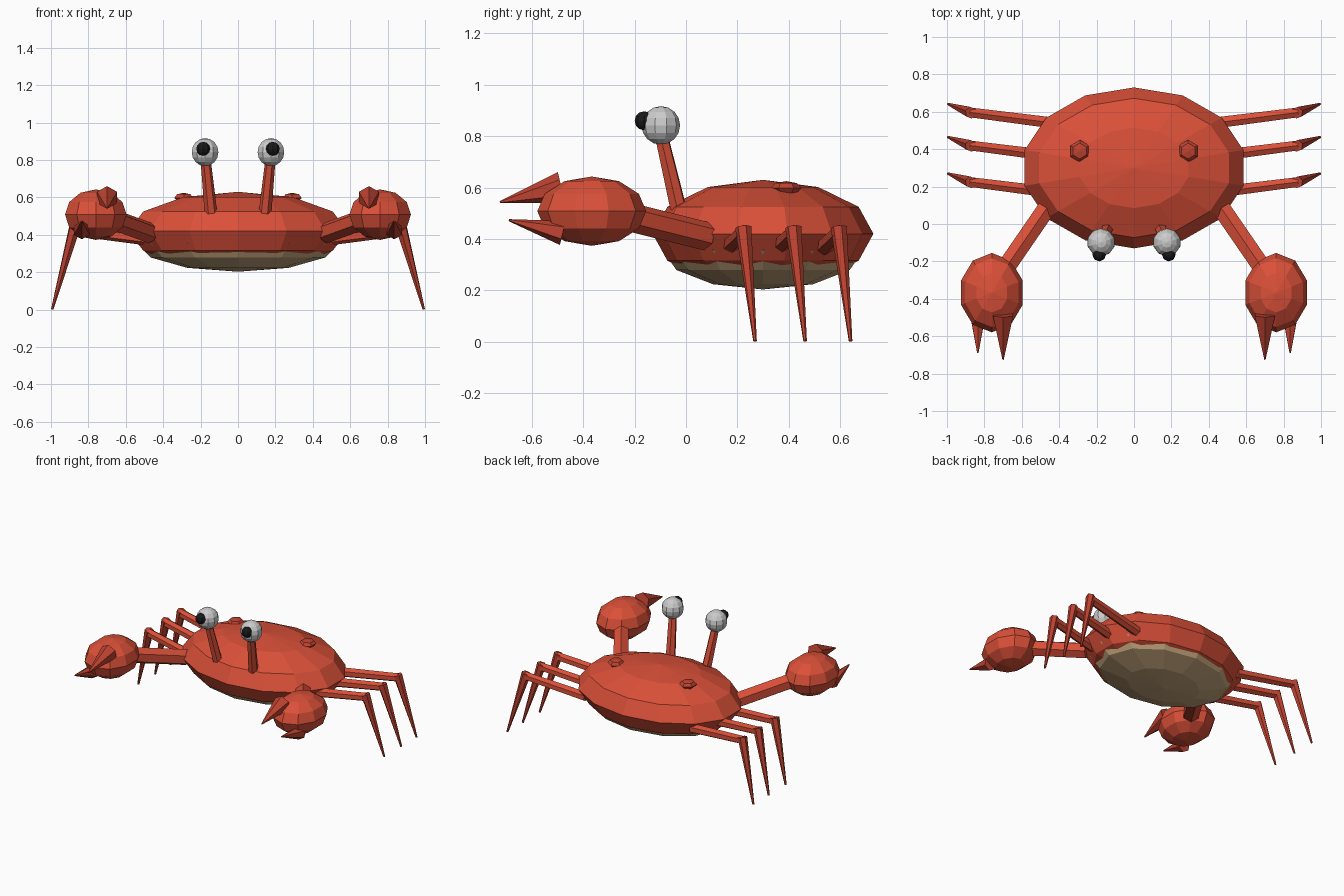
import bpy
from mathutils import Vector

if "Cube" in bpy.data.objects:
    bpy.data.objects.remove(bpy.data.objects["Cube"])


def material(name, rgb):
    m = bpy.data.materials.new(name)
    m.diffuse_color = (*rgb, 1)
    m.use_nodes = True
    m.node_tree.nodes["Principled BSDF"].inputs["Base Color"].default_value = m.diffuse_color
    return m


SHELL = material("shell_red", (0.70, 0.08, 0.04))
LIMB = material("limb_red", (0.52, 0.055, 0.03))
TAN = material("belly_tan", (0.55, 0.38, 0.20))
BLACK = material("black", (0.01, 0.01, 0.01))


def finish(name, mat):
    o = bpy.context.object
    o.name = name
    if mat:
        o.data.materials.append(mat)
    return o


def ellipsoid(name, center, radii, segs, rings, mat=None):
    bpy.ops.mesh.primitive_uv_sphere_add(segments=segs, ring_count=rings, radius=1, location=center)
    bpy.context.object.scale = radii
    return finish(name, mat)


def rod(name, a, b, r1, r2, mat, sides=6):
    a, b = Vector(a), Vector(b)
    d = b - a
    bpy.ops.mesh.primitive_cone_add(vertices=sides, radius1=r1, radius2=r2, depth=d.length,
                                    location=(a + b) / 2)
    bpy.context.object.rotation_euler = d.to_track_quat('Z', 'Y').to_euler()
    return finish(name, mat)


# Shell and belly
ellipsoid("shell", (0, 0.30, 0.42), (0.60, 0.43, 0.21), 14, 6, SHELL)
ellipsoid("belly", (0, 0.30, 0.355), (0.54, 0.39, 0.152), 12, 6, TAN)

for side, s in (("left", -1), ("right", 1)):
    # Bump on the shell
    ellipsoid(f"{side}_bump", (s * 0.29, 0.39, 0.598), (0.058, 0.06, 0.027), 6, 4, LIMB)

    # Eye
    rod(f"{side}_eye_stalk", (s * 0.145, -0.03, 0.52), (s * 0.175, -0.10, 0.82), 0.034, 0.027, SHELL)
    ellipsoid(f"{side}_eyeball", (s * 0.176, -0.098, 0.842), (0.075,) * 3, 10, 8)
    ellipsoid(f"{side}_pupil", (s * 0.186, -0.163, 0.86), (0.037,) * 3, 8, 6, BLACK)

    # Arm, claw and its two fingers
    rod(f"{side}_arm", (s * 0.47, 0.08, 0.41), (s * 0.69, -0.24, 0.49), 0.056, 0.056, SHELL)
    ellipsoid(f"{side}_claw", (s * 0.76, -0.367, 0.508), (0.173, 0.212, 0.135), 10, 6, SHELL)
    rod(f"{side}_upper_finger", (s * 0.70, -0.485, 0.60), (s * 0.70, -0.725, 0.543), 0.062, 0.004, LIMB)
    rod(f"{side}_lower_finger", (s * 0.835, -0.48, 0.423), (s * 0.835, -0.69, 0.473), 0.048, 0.004, LIMB)

    # Three walking legs
    for i, y in enumerate((0.225, 0.42, 0.597)):
        knee = (s * 0.88, y, 0.425)
        rod(f"{side}_upper_leg_{i + 1}", (s * 0.43, y - 0.057, 0.37), knee, 0.034, 0.03, SHELL)
        rod(f"{side}_lower_leg_{i + 1}", (s * 0.872, y - 0.002, 0.445), (s * 0.993, y + 0.044, 0.002),
            0.032, 0.007, LIMB)
